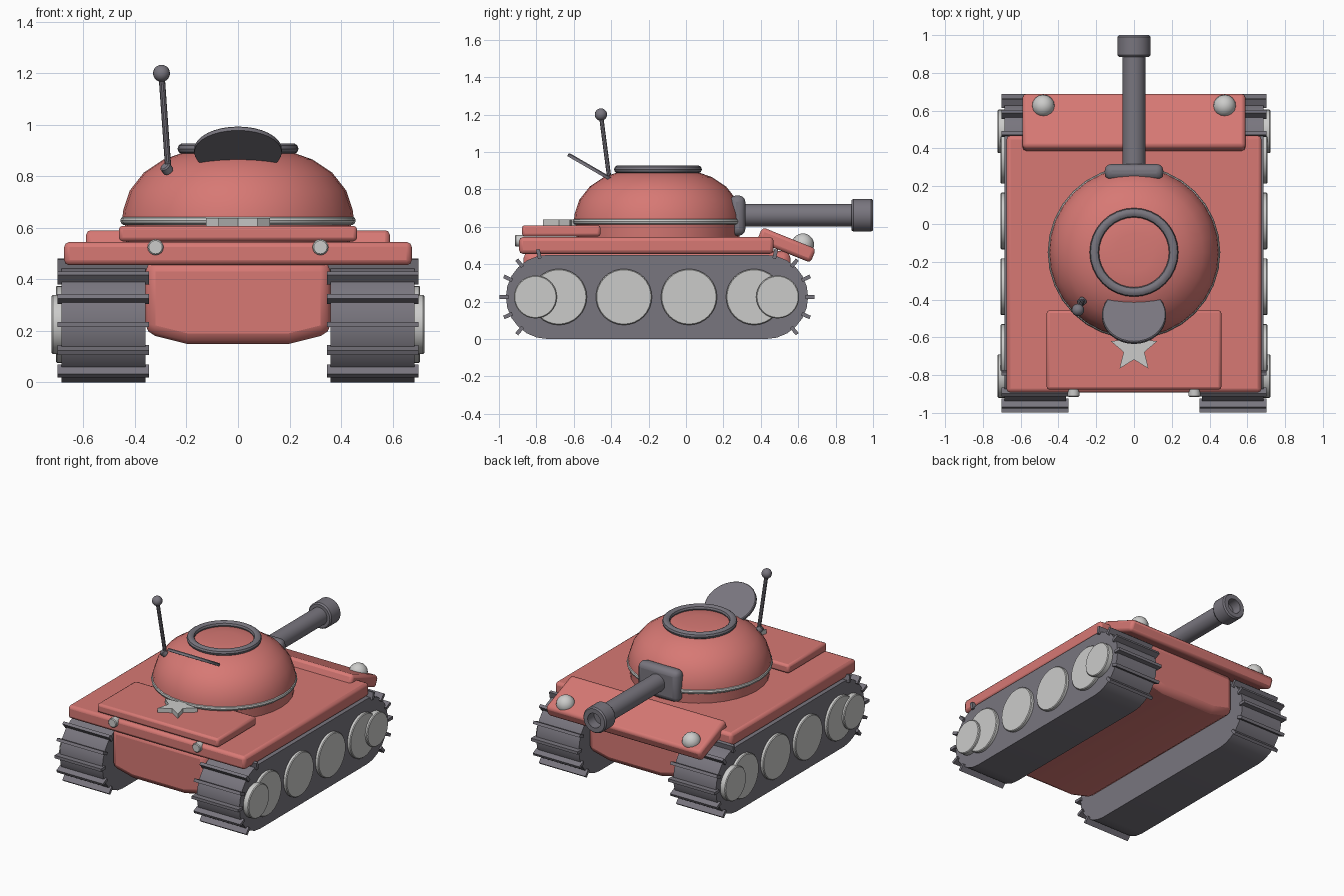
import bpy, bmesh, math
from mathutils import Vector, Matrix

cube = bpy.data.objects.get("Cube")
if cube:
    bpy.data.objects.remove(cube, do_unlink=True)


def material(name, r, g, b):
    m = bpy.data.materials.new(name)
    m.use_nodes = True
    m.diffuse_color = (r, g, b, 1)
    m.node_tree.nodes["Principled BSDF"].inputs["Base Color"].default_value = (r, g, b, 1)
    return m


RED = material("coral_red", 0.68, 0.19, 0.175)
GREY = material("dark_grey", 0.19, 0.18, 0.21)
LIGHT = material("light_grey", 0.6, 0.6, 0.59)


def finish(name, bm, mat, bevel=0, segments=2, smooth=35):
    bmesh.ops.recalc_face_normals(bm, faces=bm.faces)
    mesh = bpy.data.meshes.new(name)
    bm.to_mesh(mesh)
    bm.free()
    mesh.materials.append(mat)
    ob = bpy.data.objects.new(name, mesh)
    bpy.context.collection.objects.link(ob)
    if bevel:
        mod = ob.modifiers.new("bevel", 'BEVEL')
        mod.width, mod.segments = bevel, segments
        mod.limit_method = 'ANGLE'
    bpy.ops.object.select_all(action='DESELECT')
    ob.select_set(True)
    bpy.context.view_layer.objects.active = ob
    bpy.ops.object.shade_smooth_by_angle(angle=math.radians(smooth))
    return ob


def box(name, mat, loc, size, tilt=0, bevel=0.02, segments=2):
    bm = bmesh.new()
    m = Matrix.Translation(loc) @ Matrix.Rotation(tilt, 4, 'X') @ Matrix.Diagonal((*size, 1))
    bmesh.ops.create_cube(bm, size=1, matrix=m)
    return finish(name, bm, mat, bevel, segments)


def extrude(name, mat, points, depth, bevel=0):
    """Extrude a closed outline of 3D points along a depth vector."""
    bm = bmesh.new()
    face = bm.faces.new([bm.verts.new(p) for p in points])
    new = bmesh.ops.extrude_face_region(bm, geom=[face])["geom"]
    bmesh.ops.translate(bm, vec=depth, verts=[v for v in new if isinstance(v, bmesh.types.BMVert)])
    return finish(name, bm, mat, bevel)


def lathe(name, mat, profile, loc=(0, 0, 0), axis=(0, 0, 1), steps=32, closed=False):
    """Spin (radius, height) pairs around an axis."""
    bm = bmesh.new()
    vs = [bm.verts.new((r, 0, h)) for r, h in profile]
    edges = [bm.edges.new(p) for p in zip(vs, vs[1:])]
    if closed:
        edges.append(bm.edges.new((vs[-1], vs[0])))
    bmesh.ops.spin(bm, geom=vs + edges, cent=(0, 0, 0), axis=(0, 0, 1), angle=math.tau, steps=steps)
    bmesh.ops.remove_doubles(bm, verts=bm.verts, dist=1e-4)
    turn = Vector((0, 0, 1)).rotation_difference(Vector(axis)).to_matrix().to_4x4()
    bm.transform(Matrix.Translation(loc) @ turn)
    return finish(name, bm, mat)


def disc(name, mat, loc, radius, height, axis, edge=0.005, steps=32):
    return lathe(name, mat, [(0, 0), (radius, 0), (radius, height - edge),
                             (radius - edge, height), (0, height)], loc, axis, steps)


def ball(name, mat, loc, radius):
    bm = bmesh.new()
    bmesh.ops.create_uvsphere(bm, u_segments=16, v_segments=10, radius=radius,
                              matrix=Matrix.Translation(loc))
    return finish(name, bm, mat)


def ring(radius, thick, z, flat=1):
    return [(radius + thick * math.cos(a), z + flat * thick * math.sin(a))
            for a in (math.tau * i / 10 for i in range(10))]


# Hull: chamfered cross-section with rounded ends
half = [(0.2, 0.15), (0.36, 0.19), (0.36, 0.47)]
section = half + [(-x, z) for x, z in reversed(half)]
extrude("hull", RED, [(x, -0.87, z) for x, z in section], (0, 1.43, 0), 0.04)

# Deck, rear cover and tilted far plate
box("deck", RED, (0, -0.212, 0.5), (1.35, 1.36, 0.09))
box("engine_cover", RED, (0, -0.667, 0.578), (0.925, 0.42, 0.06), bevel=0.015)
box("sloped_plate", RED, (0, 0.537, 0.503), (1.18, 0.31, 0.08), tilt=math.radians(-22))

# Tracks, cleats, wheels
WHEEL_Z, RADIUS, REAR, FRONT = 0.225, 0.225, -0.738, 0.428
for side, s in (("left", 1), ("right", -1)):
    outline = []
    for centre, start in ((FRONT, -90), (REAR, 90)):
        for i in range(13):
            a = math.radians(start + 15 * i)
            outline.append((s * 0.36, centre + RADIUS * math.cos(a), WHEEL_Z + RADIUS * math.sin(a)))
    extrude(side + "_track", GREY, outline, (s * 0.325, 0, 0))
    for centre, d in ((FRONT, 1), (REAR, -1)):
        for deg in (-50, -25, 0, 25, 50, 78):
            a = math.radians(deg)
            r = RADIUS + 0.01
            box(side + "_track_cleat", GREY,
                (s * 0.523, centre + d * r * math.cos(a), WHEEL_Z + r * math.sin(a)),
                (0.355, 0.05, 0.02), tilt=d * a, bevel=0)
    for i in range(4):
        disc(side + "_road_wheel", LIGHT, (s * 0.67, -0.68 + 0.348 * i, WHEEL_Z), 0.15, 0.037, (s, 0, 0))
    for y in (-0.805, 0.49):
        disc(side + "_end_wheel", LIGHT, (s * 0.67, y, WHEEL_Z), 0.115, 0.053, (s, 0, 0))
    # Lamps
    ball(side + "_headlight", LIGHT, (s * 0.48, 0.625, 0.505), 0.06)
    disc(side + "_rear_lamp", LIGHT, (s * 0.32, -0.87, 0.525), 0.031, 0.045, (0, -1, 0), steps=16)

# Turret
TURRET = (0, -0.15, 0)
lathe("turret_base", RED, [(0, 0.54), (0.435, 0.54), (0.44, 0.62), (0, 0.62)], TURRET)
lathe("turret_trim", LIGHT, ring(0.44, 0.017, 0.628), TURRET, closed=True)
lathe("turret_dome", RED, [(0, 0.62), (0.45, 0.63), (0.445, 0.67), (0.42, 0.745), (0.365, 0.815),
                           (0.29, 0.865), (0.2, 0.897), (0.1, 0.905), (0, 0.907)], TURRET)
lathe("hatch_ring", GREY, ring(0.21, 0.025, 0.907, 0.9), TURRET, closed=True)
lid_axis = Vector((0, 0.5, 0.866))
disc("hatch_lid", GREY, Vector((0, -0.483, 0.902)) - lid_axis * 0.01, 0.17, 0.02, lid_axis)

# Gun
box("gun_mantlet", GREY, (0, 0.275, 0.66), (0.31, 0.085, 0.215), bevel=0.035, segments=3)
disc("gun_barrel", GREY, (0, 0.25, 0.662), 0.06, 0.68, (0, 1, 0))
lathe("gun_muzzle", GREY, [(0.05, 0), (0.08, 0), (0.088, 0.01), (0.088, 0.105), (0.08, 0.115),
                           (0.05, 0.115), (0.05, 0.04), (0, 0.04)], (0, 0.885, 0.662), (0, 1, 0))

# Antenna
foot, tip = Vector((-0.27, -0.405, 0.82)), Vector((-0.297, -0.455, 1.2))
disc("antenna_rod", GREY, foot, 0.012, (tip - foot).length, tip - foot, steps=10)
disc("antenna_base", GREY, foot, 0.022, 0.03, (-0.5, -0.5, 0.7), steps=12)
ball("antenna_ball", GREY, tip, 0.033)

# Star badge
star = []
for i in range(10):
    r = 0.13 if i % 2 == 0 else 0.058
    a = math.radians(90 + 36 * i)
    star.append((r * math.cos(a), -0.66 + r * math.sin(a), 0.6))
extrude("star_badge", LIGHT, star, (0, 0, 0.038))
